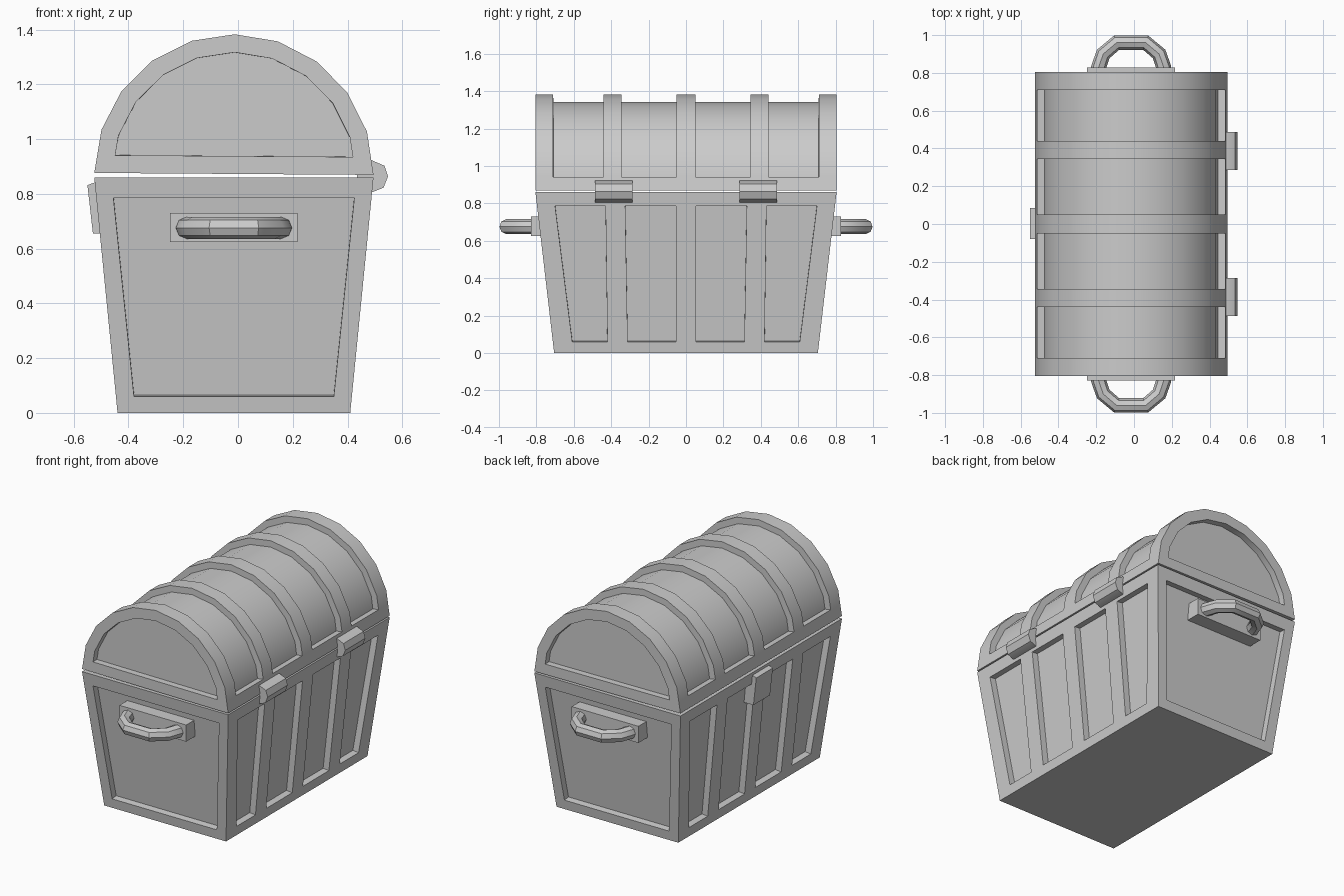
import bpy, bmesh, math
from mathutils import Vector

cube = bpy.data.objects.get("Cube")
if cube:
    bpy.data.objects.remove(cube, do_unlink=True)

SHIFT = -0.015   # the chest sits slightly off-centre, balancing hinges and latch
DEPTH = 0.04     # how far panels are sunk

grey = bpy.data.materials.new("plain grey")
grey.use_nodes = True
grey.diffuse_color = (0.6, 0.6, 0.6, 1)
grey.node_tree.nodes["Principled BSDF"].inputs["Base Color"].default_value = (0.6, 0.6, 0.6, 1)


def finish(obj):
    obj.data.materials.clear()
    obj.data.materials.append(grey)
    bpy.ops.object.select_all(action='DESELECT')
    obj.select_set(True)
    bpy.context.view_layer.objects.active = obj
    bpy.ops.object.shade_smooth_by_angle(angle=math.radians(35))
    return obj


def add_mesh(name, bm):
    bmesh.ops.recalc_face_normals(bm, faces=bm.faces[:])
    mesh = bpy.data.meshes.new(name)
    bm.to_mesh(mesh)
    bm.free()
    obj = bpy.data.objects.new(name, mesh)
    bpy.context.collection.objects.link(obj)
    obj.location.x = SHIFT
    return finish(obj)


def grid(bm, rows):
    """Quad grid; returns the faces as a list of rows."""
    v = [[bm.verts.new(p) for p in row] for row in rows]
    faces = [[bm.faces.new((a[i], a[i + 1], b[i + 1], b[i])) for i in range(len(a) - 1)]
             for a, b in zip(v, v[1:])]
    return v, faces


def recess(bm, faces, margin=0):
    """Sink a set of faces straight inward, leaving sharp walls."""
    if margin:
        bmesh.ops.inset_region(bm, faces=faces, thickness=margin, use_even_offset=True)
    bmesh.ops.inset_region(bm, faces=faces, thickness=0.0005, use_even_offset=True)
    bm.normal_update()
    push = {}
    for f in faces:
        for v in f.verts:
            push[v] = push.get(v, Vector()) + f.normal
    for v, n in push.items():
        v.co -= n.normalized() * DEPTH


def prism(name, profile, y0, y1):
    """Extrude an x-z outline along y."""
    bm = bmesh.new()
    face = bm.faces.new([bm.verts.new((x, y0, z)) for x, z in profile])
    ext = bmesh.ops.extrude_face_region(bm, geom=[face], use_keep_orig=True)
    for v in ext["geom"]:
        if isinstance(v, bmesh.types.BMVert):
            v.co.y = y1
    return add_mesh(name, bm)


# Body: tapered box with four panels per long side and one per end
H = 0.86
LEVELS = (0, 0.06, 0.785, H)


def half_x(z):
    return 0.425 + 0.085 * z / H


def half_y(z):
    return 0.705 + 0.1 * z / H


def mirrored(values):
    return [-a for a in values] + list(reversed(values))


bm = bmesh.new()
panels = []
side_low, side_high = (0.608, 0.42, 0.312, 0.053), (0.7, 0.43, 0.325, 0.053)
end_low, end_high = (0.365,), (0.44,)
for s in (-1, 1):
    side_rows, end_rows = [], []
    for i, z in enumerate(LEVELS):
        hx, hy = half_x(z), half_y(z)
        ys = mirrored((hy,) + (side_low if i < 2 else side_high))
        xs = mirrored((hx,) + (end_low if i < 2 else end_high))
        side_rows.append([(s * hx, y, z) for y in ys])
        end_rows.append([(x, s * hy, z) for x in xs])
    for rows in (side_rows, end_rows):
        _, faces = grid(bm, rows)
        panels += faces[1][1::2]
bmesh.ops.remove_doubles(bm, verts=bm.verts[:], dist=0.0001)
for z in (0, H):
    rim = [e for e in bm.edges if e.is_boundary and all(abs(v.co.z - z) < 0.001 for v in e.verts)]
    bmesh.ops.contextual_create(bm, geom=rim)
bmesh.ops.recalc_face_normals(bm, faces=bm.faces[:])
recess(bm, panels)
add_mesh("body", bm)

# Lid: half cylinder with raised ribs, a lower rim and sunken end panels
R, SEGMENTS, RIM = 0.51, 10, 0.072
arch = [(R * math.cos(math.pi * i / SEGMENTS), R * math.sin(math.pi * i / SEGMENTS))
        for i in range(SEGMENTS + 1)]
t = RIM / arch[1][1]
rim_x = R + (arch[1][0] - R) * t
arch = [arch[0], (rim_x, RIM)] + arch[1:-1] + [(-rim_x, RIM), arch[-1]]
stations = mirrored((0.805, 0.71, 0.44, 0.345, 0.05))
bm = bmesh.new()
v, faces = grid(bm, [[(x, y, z) for x, z in arch] for y in stations])
caps = [bm.faces.new(v[0]), bm.faces.new(v[-1])]
bm.faces.new([row[0] for row in v] + [row[-1] for row in reversed(v)])
bmesh.ops.recalc_face_normals(bm, faces=bm.faces[:])
recess(bm, [f for row in faces[1::2] for f in row[1:-1]])
for cap in caps:
    recess(bm, [cap], 0.065)
lid = add_mesh("lid", bm)
lid.location.z = 0.873
lid.rotation_euler.y = math.radians(0.4)

# Hinges on the back, latch on the opposite side
hinge = [(0.45, 0.922), (0.505, 0.922), (0.55, 0.903), (0.563, 0.864),
         (0.547, 0.823), (0.505, 0.806), (0.45, 0.806)]
for side, y in (("left", 0.387), ("right", -0.387)):
    prism("hinge_" + side, hinge, y - 0.1, y + 0.1)
prism("latch", [(-0.45, 0.843), (-0.505, 0.843), (-0.535, 0.832), (-0.515, 0.655), (-0.45, 0.655)],
      -0.08, 0.085)

# Carrying handles with mounting plates at both ends
PATH = [(0.175, 0.8), (0.172, 0.83), (0.148, 0.9), (0.077, 0.96)]
PATH += [(-x, y) for x, y in reversed(PATH)]
for end, s in (("front", -1), ("rear", 1)):
    prism("handle_plate_" + end, [(-0.233, 0.625), (0.233, 0.625), (0.233, 0.73), (-0.233, 0.73)],
          s * 0.73, s * 0.828)
    curve = bpy.data.curves.new("handle_" + end, 'CURVE')
    curve.dimensions = '3D'
    curve.bevel_depth = 0.04
    curve.bevel_resolution = 2
    spline = curve.splines.new('POLY')
    spline.points.add(len(PATH) - 1)
    for p, (x, y) in zip(spline.points, PATH):
        p.co = (x, s * y, 0.676, 1)
    obj = bpy.data.objects.new("handle_" + end, curve)
    bpy.context.collection.objects.link(obj)
    obj.location.x = SHIFT
    bpy.ops.object.select_all(action='DESELECT')
    obj.select_set(True)
    bpy.context.view_layer.objects.active = obj
    bpy.ops.object.convert(target='MESH')
    obj = bpy.context.view_layer.objects.active
    finish(obj)
    bpy.ops.object.shade_smooth()
